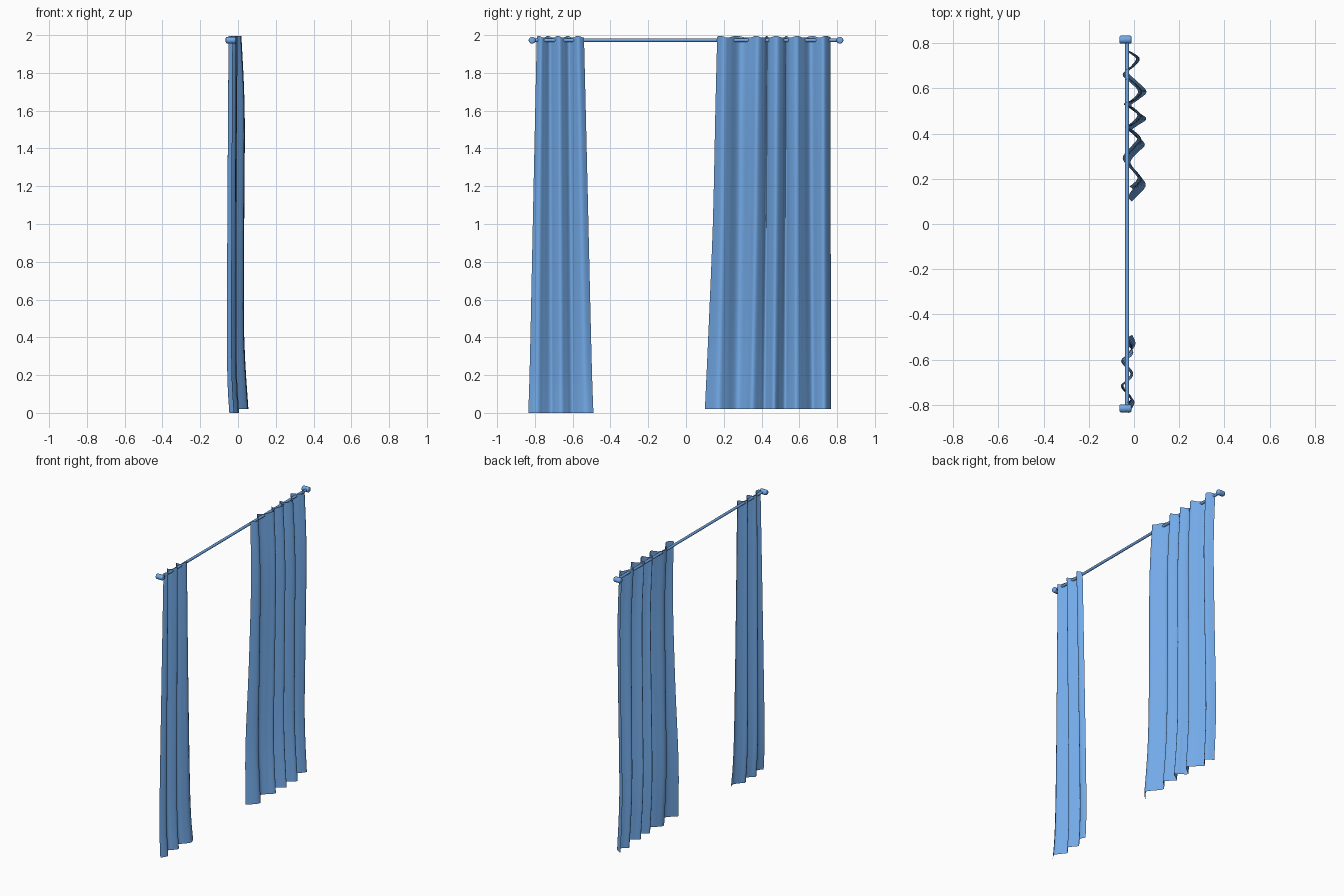
import bpy, bmesh, math
from mathutils import Matrix

if "Cube" in bpy.data.objects:
    bpy.data.objects.remove(bpy.data.objects["Cube"])

ROD_X, ROD_Z = -0.03, 1.973

blue = bpy.data.materials.new("blue")
blue.diffuse_color = (0.17, 0.40, 0.80, 1)
blue.use_nodes = True
blue.node_tree.nodes["Principled BSDF"].inputs["Base Color"].default_value = blue.diffuse_color


def finish(bm, name, angle=40):
    me = bpy.data.meshes.new(name)
    bm.to_mesh(me)
    bm.free()
    me.materials.append(blue)
    ob = bpy.data.objects.new(name, me)
    bpy.context.collection.objects.link(ob)
    bpy.ops.object.select_all(action='DESELECT')
    ob.select_set(True)
    bpy.context.view_layer.objects.active = ob
    bpy.ops.object.shade_smooth_by_angle(angle=math.radians(angle))
    return ob


def spline(pts, steps):
    """Catmull-Rom curve through 2D points."""
    p = [pts[0]] + pts + [pts[-1]]
    out = []
    for i in range(1, len(p) - 2):
        a, b, c, d = p[i - 1:i + 3]
        for s in range(steps):
            t = s / steps
            out.append(tuple(0.5 * (2 * b[k] + (c[k] - a[k]) * t
                       + (2 * a[k] - 5 * b[k] + 4 * c[k] - d[k]) * t * t
                       + (3 * b[k] - a[k] - 3 * c[k] + d[k]) * t ** 3) for k in (0, 1)))
    out.append(pts[-1])
    return out


def curtain(name, top, bottom, rows, z_top, z_bottom):
    """Loft from the pleated top edge to the hem; rows = (height 0..1, blend, x shift)."""
    a, b = spline(top, 6), spline(bottom, 6)
    blend = spline([(r[0], r[1]) for r in rows], 4)
    shift = spline([(r[0], r[2]) for r in rows], 4)
    bm = bmesh.new()
    grid = []
    for (h, w), (_, dx) in zip(blend, shift):
        row = []
        for i, (p, q) in enumerate(zip(a, b)):
            z = z_bottom + (z_top - z_bottom) * h
            z += 0.005 * math.sin(i * 0.5) * max(0, h * 10 - 9)
            row.append(bm.verts.new((p[0] + (q[0] - p[0]) * w + dx,
                                     p[1] + (q[1] - p[1]) * w, z)))
        grid.append(row)
    for r0, r1 in zip(grid, grid[1:]):
        for i in range(len(r0) - 1):
            bm.faces.new((r0[i], r1[i], r1[i + 1], r0[i + 1]))
    # thin cloth thickness
    bmesh.ops.solidify(bm, geom=bm.faces[:], thickness=0.003)
    bmesh.ops.recalc_face_normals(bm, faces=bm.faces)
    finish(bm, name, 60)


# wide curtain, drawn partly closed
curtain("wide_curtain",
        [(-0.02, 0.165), (0.015, 0.20), (-0.005, 0.235), (-0.05, 0.29), (-0.01, 0.345),
         (0.015, 0.38), (-0.015, 0.415), (-0.04, 0.43), (-0.015, 0.445), (0.015, 0.48),
         (-0.015, 0.515), (-0.045, 0.53), (-0.01, 0.55), (0.018, 0.585), (-0.01, 0.62),
         (-0.05, 0.66), (-0.01, 0.70), (0.01, 0.73), (-0.035, 0.765)],
        [(-0.01, 0.1), (0.05, 0.165), (0.03, 0.21), (-0.015, 0.27), (0.015, 0.315),
         (0.048, 0.35), (0.015, 0.39), (-0.008, 0.415), (0.015, 0.435), (0.054, 0.465),
         (0.015, 0.497), (-0.012, 0.525), (0.02, 0.55), (0.055, 0.585), (0.015, 0.63),
         (-0.025, 0.67), (0.005, 0.70), (0.024, 0.735), (-0.025, 0.768)],
        [(1, 0, 0), (0.8, 0.15, 0.012), (0.5, 0.35, 0.002), (0.2, 0.72, -0.012), (0, 1, 0)],
        1.991, 0.021)

# narrow curtain, gathered
curtain("narrow_curtain",
        [(-0.03, -0.79), (-0.01, -0.768), (-0.028, -0.745), (-0.05, -0.72), (-0.025, -0.695),
         (-0.005, -0.67), (-0.025, -0.645), (-0.048, -0.62), (-0.025, -0.597),
         (-0.003, -0.57), (-0.025, -0.54)],
        [(-0.025, -0.835), (0.0, -0.79), (-0.022, -0.755), (-0.048, -0.715), (-0.025, -0.69),
         (-0.006, -0.66), (-0.025, -0.63), (-0.046, -0.60), (-0.02, -0.57),
         (0.004, -0.53), (-0.01, -0.49)],
        [(1, 0, 0), (0.6, 0.38, -0.006), (0.15, 0.8, -0.01), (0, 1, 0.002)],
        1.991, 0.0)

# rod
bm = bmesh.new()
bmesh.ops.create_cone(bm, cap_ends=True, segments=16, radius1=0.009, radius2=0.009, depth=1.63,
                      matrix=Matrix.Translation((ROD_X, 0, ROD_Z)) @ Matrix.Rotation(math.pi / 2, 4, 'X'))
finish(bm, "curtain_rod")

# wall brackets at both rod ends
for side, y in (("left", -0.815), ("right", 0.815)):
    bm = bmesh.new()
    bmesh.ops.create_cone(bm, cap_ends=True, segments=20, radius1=0.018, radius2=0.018, depth=0.054,
                          matrix=Matrix.Translation((-0.038, y, ROD_Z)) @ Matrix.Rotation(math.pi / 2, 4, 'Y'))
    rims = [e for e in bm.edges if abs(e.verts[0].co.x - e.verts[1].co.x) < 0.01]
    bmesh.ops.bevel(bm, geom=rims, offset=0.008, segments=3, profile=0.5, affect='EDGES')
    finish(bm, side + "_rod_bracket")
